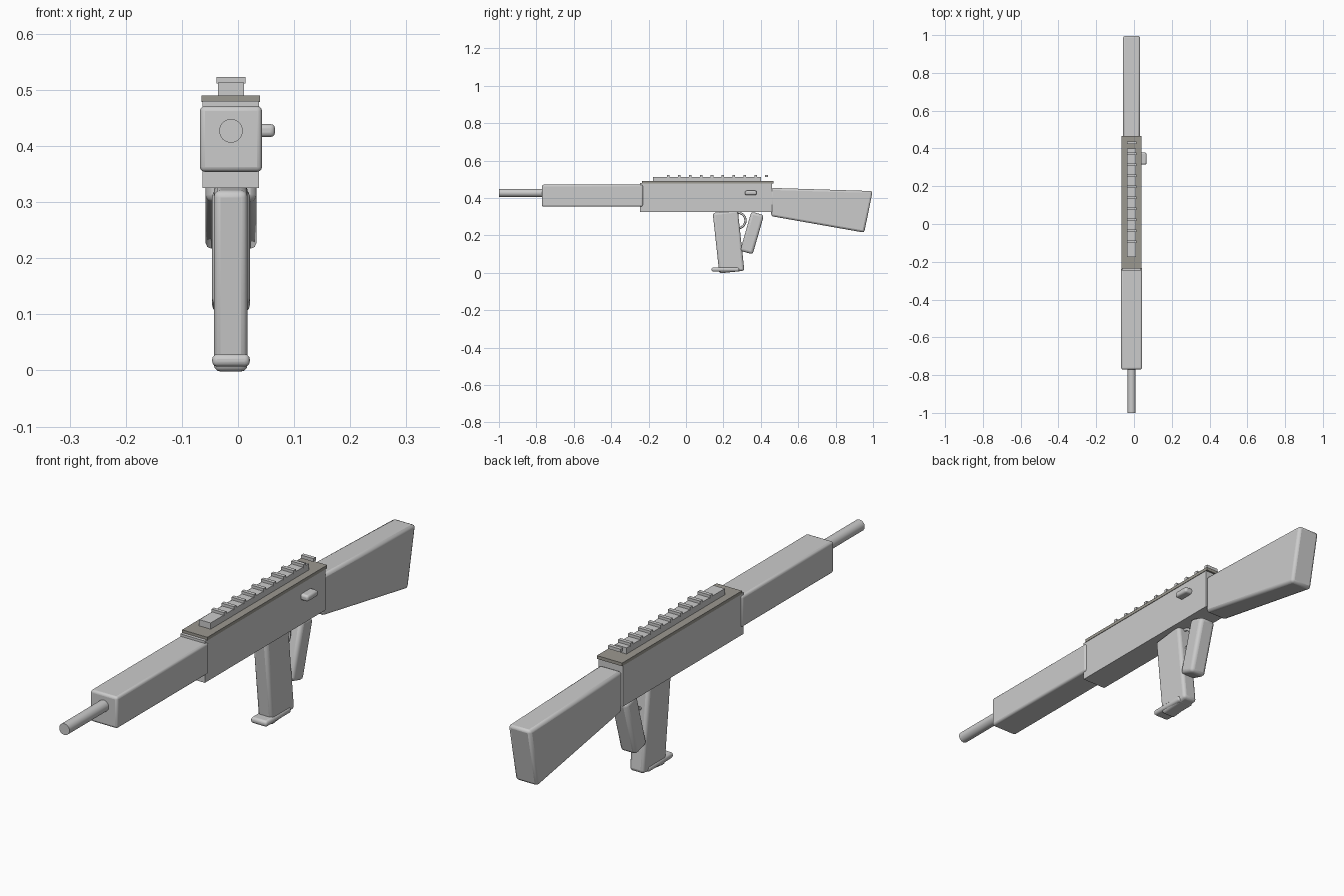
import bpy, bmesh, math
from mathutils import Matrix

if "Cube" in bpy.data.objects:
    bpy.data.objects.remove(bpy.data.objects["Cube"])

CX = -0.0125  # centre line of the body


def material(name, colour):
    m = bpy.data.materials.new(name)
    m.diffuse_color = (*colour, 1)
    m.use_nodes = True
    m.node_tree.nodes["Principled BSDF"].inputs["Base Color"].default_value = m.diffuse_color
    return m


GREY = material("light_grey", (0.6, 0.6, 0.6))
DARK = material("warm_dark_grey", (0.33, 0.315, 0.28))


def finish(name, bm, mat=GREY, bevel=0.0, segments=3):
    bmesh.ops.recalc_face_normals(bm, faces=bm.faces)
    me = bpy.data.meshes.new(name)
    bm.to_mesh(me)
    bm.free()
    ob = bpy.data.objects.new(name, me)
    bpy.context.collection.objects.link(ob)
    me.materials.append(mat)
    if bevel:
        mod = ob.modifiers.new("bevel", 'BEVEL')
        mod.width = bevel
        mod.segments = segments
    bpy.ops.object.select_all(action='DESELECT')
    ob.select_set(True)
    bpy.context.view_layer.objects.active = ob
    bpy.ops.object.shade_smooth_by_angle(angle=math.radians(35))
    return ob


def box(name, x, y, z, mat=GREY, bevel=0.0, segments=3, tilt=0.0):
    """Box from (min, max) ranges, tilted about x through its centre."""
    bm = bmesh.new()
    centre = [(r[0] + r[1]) / 2 for r in (x, y, z)]
    size = [r[1] - r[0] for r in (x, y, z)]
    bmesh.ops.create_cube(bm, size=1, matrix=Matrix.Translation(centre)
                          @ Matrix.Rotation(math.radians(tilt), 4, 'X')
                          @ Matrix.Diagonal((*size, 1)))
    return finish(name, bm, mat, bevel, segments)


def profile(name, x, points, bevel=0.0, segments=2):
    """Side outline of (y, z) points extruded across x."""
    bm = bmesh.new()
    face = bm.faces.new([bm.verts.new((x[0], y, z)) for y, z in points])
    ext = bmesh.ops.extrude_face_region(bm, geom=[face])
    verts = [v for v in ext["geom"] if isinstance(v, bmesh.types.BMVert)]
    bmesh.ops.translate(bm, verts=verts, vec=(x[1] - x[0], 0, 0))
    return finish(name, bm, GREY, bevel, segments)


# Barrel
bm = bmesh.new()
bmesh.ops.create_cone(bm, cap_ends=True, segments=32, radius1=0.021, radius2=0.021,
                      depth=0.3, matrix=Matrix.Translation((CX, -0.85, 0.427))
                      @ Matrix.Rotation(math.pi / 2, 4, 'X'))
finish("barrel", bm)

# Main body
box("fore_end", (-0.068, 0.043), (-0.77, -0.23), (0.354, 0.471), bevel=0.009)
box("receiver", (-0.063, 0.037), (-0.247, 0.46), (0.325, 0.48))
box("top_cover", (-0.065, 0.039), (-0.235, 0.467), (0.478, 0.49), DARK)

# Top rail with ten cross ridges
box("rail", (-0.036, 0.011), (-0.176, 0.4), (0.485, 0.513))
for i in range(10):
    y = -0.094 + i * 0.0583
    box(f"rail_ridge_{i + 1}", (-0.038, 0.013), (y - 0.007, y + 0.007), (0.511, 0.523))

# Side handle
box("side_handle", (0.02, 0.066), (0.315, 0.378), (0.416, 0.439), bevel=0.008)

# Shoulder stock
profile("stock", (-0.058, 0.033),
        [(0.455, 0.454), (0.998, 0.437), (0.953, 0.215), (0.455, 0.303)], bevel=0.011)

# Magazine and base plate
box("magazine", (-0.043, 0.017), (0.16, 0.295), (0.003, 0.328), bevel=0.012, tilt=6.2)
box("magazine_base", (-0.046, 0.021), (0.137, 0.285), (0.007, 0.029), bevel=0.009)

# Rear grip
box("grip", (-0.046, 0.021), (0.318, 0.388), (0.104, 0.322), bevel=0.014, tilt=-16)

# Trigger guard ring
curve = bpy.data.curves.new("trigger_guard", 'CURVE')
curve.dimensions = '3D'
curve.bevel_depth = 0.006
curve.bevel_resolution = 2
curve.materials.append(GREY)
spline = curve.splines.new('POLY')
N = 32
spline.points.add(N - 1)
for i, p in enumerate(spline.points):
    a = i * 2 * math.pi / N
    p.co = (CX, 0.276 + 0.042 * math.cos(a), 0.28 + 0.042 * math.sin(a), 1)
spline.use_cyclic_u = True
bpy.context.collection.objects.link(bpy.data.objects.new("trigger_guard", curve))
